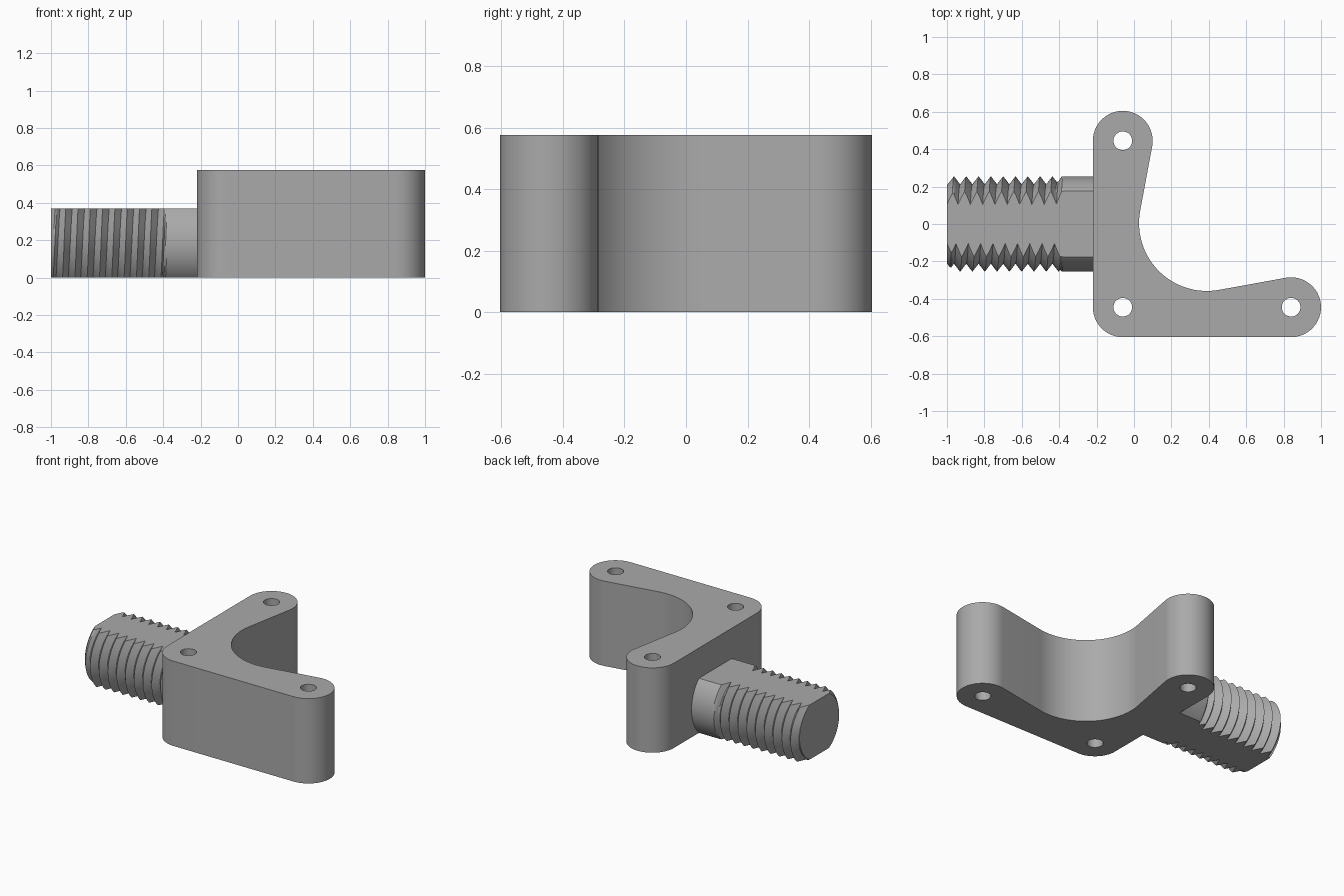
import bpy, bmesh
from math import sin, cos, pi, tau, atan2, acos, hypot, radians

cube = bpy.data.objects.get("Cube")
if cube:
    bpy.data.objects.remove(cube, do_unlink=True)

grey = bpy.data.materials.new("plain grey")
grey.use_nodes = True
grey.diffuse_color = (0.4, 0.4, 0.4, 1)
grey.node_tree.nodes["Principled BSDF"].inputs["Base Color"].default_value = (0.4, 0.4, 0.4, 1)


def finish(bm, name):
    """Turn a bmesh into a shaded, coloured object."""
    bmesh.ops.recalc_face_normals(bm, faces=bm.faces)
    mesh = bpy.data.meshes.new(name)
    bm.to_mesh(mesh)
    bm.free()
    mesh.materials.append(grey)
    obj = bpy.data.objects.new(name, mesh)
    bpy.context.collection.objects.link(obj)
    bpy.ops.object.select_all(action="DESELECT")
    obj.select_set(True)
    bpy.context.view_layer.objects.active = obj
    bpy.ops.object.shade_smooth_by_angle(angle=radians(30))


def arc(centre, r, a0, a1, steps=24):
    return [(centre[0] + r * cos(a0 + (a1 - a0) * k / steps),
             centre[1] + r * sin(a0 + (a1 - a0) * k / steps)) for k in range(steps + 1)]


# Bracket: L-shaped outline with rounded ends and a large inner fillet
HEIGHT, END_R, FILLET_R, HOLE_R = 0.575, 0.16, 0.363, 0.05
back, corner, front = (-0.06, 0.445), (-0.06, -0.445), (0.84, -0.445)
fillet = (0.39, 0.005)
dx, dy = fillet[0] - back[0], fillet[1] - back[1]
tangent = atan2(dy, dx) + acos((END_R + FILLET_R) / hypot(dx, dy))
mirrored = pi / 2 - tangent
outline = (arc(back, END_R, pi, tangent)
           + arc(fillet, FILLET_R, pi + tangent, pi + mirrored, 48)
           + arc(front, END_R, mirrored, -pi / 2)
           + arc(corner, END_R, -pi / 2, -pi))

# A filled flat curve gives the outline its three through holes
curve = bpy.data.curves.new("bracket_profile", "CURVE")
curve.dimensions = "2D"
curve.fill_mode = "BOTH"
curve.extrude = HEIGHT / 2
for loop in [outline] + [arc(c, HOLE_R, 0, tau, 32)[:-1] for c in (back, corner, front)]:
    spline = curve.splines.new("POLY")
    spline.points.add(len(loop) - 1)
    for point, (x, y) in zip(spline.points, loop):
        point.co = (x, y, 0, 1)
    spline.use_cyclic_u = True
profile = bpy.data.objects.new("bracket_profile", curve)
bpy.context.collection.objects.link(profile)
bm = bmesh.new()
bm.from_mesh(profile.evaluated_get(bpy.context.evaluated_depsgraph_get()).to_mesh())
bpy.data.objects.remove(profile, do_unlink=True)
bmesh.ops.remove_doubles(bm, verts=bm.verts, dist=1e-5)
bmesh.ops.translate(bm, verts=bm.verts, vec=(0, 0, HEIGHT / 2))
finish(bm, "bracket")

# Threaded stud: helical grid with chamfered tip and plain shank
STUD_R, ROOT_R, AXIS_Z, PITCH = 0.255, 0.212, 0.185, 0.0658
TIP, BASE, CREST, SUB, SIDES = -1.0, -0.2, -0.9626, 8, 96
HAND = -1


def stud_radius(x, i):
    ridge = abs(i % SUB - SUB / 2) / (SUB / 2)
    thread = ROOT_R + (STUD_R - ROOT_R) * ridge
    runout = min(STUD_R, ROOT_R + (x + 0.415) * 1.5)
    return min(max(thread, runout), ROOT_R + (x - TIP) * 1.2)


bm = bmesh.new()
rows = []
for i in range(-2 * SUB, 14 * SUB):
    row = []
    for j in range(SIDES + 1):
        t = tau * j / SIDES
        x = min(max(CREST + PITCH * (i / SUB + HAND * j / SIDES), TIP), BASE)
        r = stud_radius(x, i)
        row.append(bm.verts.new((x, r * cos(t), AXIS_Z + r * sin(t))))
    rows.append(row)
for a, b in zip(rows, rows[1:]):
    for j in range(SIDES):
        bm.faces.new((a[j], a[j + 1], b[j + 1], b[j]))
bmesh.ops.remove_doubles(bm, verts=bm.verts, dist=1e-5)
bmesh.ops.dissolve_degenerate(bm, edges=bm.edges, dist=1e-5)
bmesh.ops.holes_fill(bm, edges=[e for e in bm.edges if e.is_boundary])

# Flats on the top and bottom of the stud
for z, up in ((2 * AXIS_Z, 1), (0, -1)):
    bmesh.ops.bisect_plane(bm, geom=bm.verts[:] + bm.edges[:] + bm.faces[:], dist=1e-6,
                           plane_co=(0, 0, z), plane_no=(0, 0, up), clear_outer=True)
    bmesh.ops.holes_fill(bm, edges=[e for e in bm.edges if e.is_boundary])
finish(bm, "threaded_stud")
